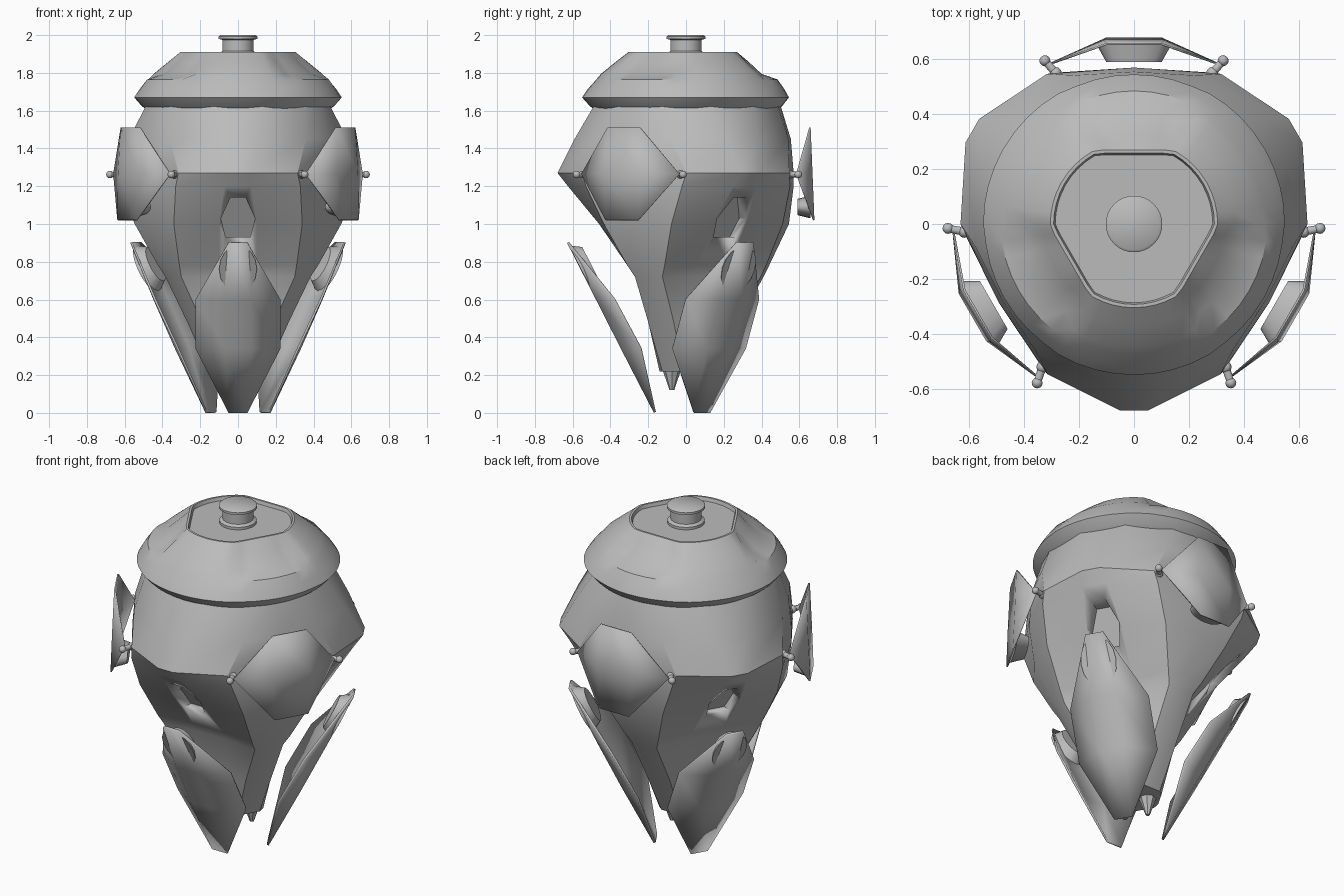
import bpy, bmesh, math
from mathutils import Matrix, Vector

if "Cube" in bpy.data.objects:
    bpy.data.objects.remove(bpy.data.objects["Cube"])

grey = bpy.data.materials.new("shell_grey")
grey.diffuse_color = (0.5, 0.5, 0.5, 1)
grey.use_nodes = True
grey.node_tree.nodes["Principled BSDF"].inputs["Base Color"].default_value = grey.diffuse_color
FACES = [math.radians(a) for a in (-90, 30, 150)]   # petal directions
RIBS = [math.radians(a) for a in (-30, 90, 210)]    # small plate directions


def pos(a, t, r, z):
    """Point from direction, sideways offset, distance outwards and height."""
    return Vector((r * math.cos(a) - t * math.sin(a), r * math.sin(a) + t * math.cos(a), z))


def finish(name, bm, angle=30, mat=True):
    bmesh.ops.recalc_face_normals(bm, faces=bm.faces)
    me = bpy.data.meshes.new(name)
    bm.to_mesh(me)
    bm.free()
    ob = bpy.data.objects.new(name, me)
    bpy.context.collection.objects.link(ob)
    if mat:
        me.materials.append(grey)
    bpy.ops.object.select_all(action='DESELECT')
    ob.select_set(True)
    bpy.context.view_layer.objects.active = ob
    bpy.ops.object.shade_smooth_by_angle(angle=math.radians(angle))
    return ob


def loft(name, rings, angle=30):
    """Bridge closed rings of points and cap both ends."""
    bm = bmesh.new()
    vs = [[bm.verts.new(p) for p in ring] for ring in rings]
    n = len(vs[0])
    for a, b in zip(vs, vs[1:]):
        for i in range(n):
            bm.faces.new((a[i], a[(i + 1) % n], b[(i + 1) % n], b[i]))
    bm.faces.new(vs[0])
    bm.faces.new(vs[-1])
    return finish(name, bm, angle)


def plate(name, a, rows, thick):
    """Folded plate; each row is (z, half centre, r centre, half edge, r edge)."""
    bm = bmesh.new()
    grid = []
    for z, tc, rc, te, re in rows:
        pts = [(-te, re), (-tc, rc), (tc, rc), (te, re)]
        grid.append([bm.verts.new(pos(a, t, r, z)) for t, r in pts])
    for p, q in zip(grid, grid[1:]):
        for i in range(3):
            bm.faces.new((p[i], p[i + 1], q[i + 1], q[i]))
    bmesh.ops.remove_doubles(bm, verts=bm.verts, dist=0.0005)
    ob = finish(name, bm, 35)
    if ob.data.polygons[0].normal.dot(pos(a, 0, 1, 0)) < 0:
        ob.data.flip_normals()
    mod = ob.modifiers.new("thickness", 'SOLIDIFY')
    mod.thickness = thick
    mod.offset = -1


def pad(name, a, r, z, lean, half_t, half_h, depth):
    """Tapered oval cushion behind a plate."""
    bm = bmesh.new()
    bmesh.ops.create_cone(bm, cap_ends=True, segments=16, radius1=1, radius2=0.72, depth=1)
    up = Vector((math.cos(a) * math.sin(lean), math.sin(a) * math.sin(lean), math.cos(lean)))
    side = pos(a, 1, 0, 0)
    inward = side.cross(up)
    if inward.dot(pos(a, 0, 1, 0)) > 0:
        inward = -inward
    m = Matrix((side * half_t, up * half_h, inward * depth)).transposed().to_4x4()
    m.translation = pos(a, 0, r, z)
    bm.transform(m)
    finish(name, bm, 50)


# Body: rings of z, face half width, face r, rib corner half width, rib corner r, rib r
body_rows = [
    (0.22, 0.05, 0.14, 0.09, 0.125, 0.14),
    (0.48, 0.07, 0.20, 0.19, 0.20, 0.28),
    (0.72, 0.10, 0.25, 0.30, 0.27, 0.41),
    (0.78, 0.10, 0.285, 0.31, 0.31, 0.44),
    (1.00, 0.10, 0.46, 0.34, 0.435, 0.545),
    (1.20, 0.07, 0.625, 0.33, 0.53, 0.57),
    (1.27, 0.05, 0.68, 0.315, 0.548, 0.57),
    (1.45, 0.10, 0.59, 0.36, 0.46, 0.555),
    (1.63, 0.13, 0.485, 0.355, 0.355, 0.50),
]
rings = []
for z, t1, r1, t2, r2, r3 in body_rows:
    ring = []
    for a in FACES:
        ring += [pos(a, t, r, z) for t, r in ((-t2, r2), (-t1, r1), (t1, r1), (t2, r2))]
        ring.append(pos(a + math.pi / 3, 0, r3, z))
    rings.append(ring)
body = loft("body", rings, 28)

# Hexagonal ports cut into the three sloping faces
bm = bmesh.new()
outline = [(-0.04, 1.14), (0.04, 1.14), (0.09, 1.03), (0.065, 0.93), (-0.065, 0.93), (-0.09, 1.03)]
for a in FACES:
    near = [bm.verts.new(pos(a, t, 0.39 + (z - 1) * 0.6, z)) for t, z in outline]
    far = [bm.verts.new(pos(a, t, 0.80, z)) for t, z in outline]
    bm.faces.new(near)
    bm.faces.new(far)
    for i in range(6):
        j = (i + 1) % 6
        bm.faces.new((near[i], near[j], far[j], far[i]))
cutter = finish("port_cutter", bm, 30, False)
cutter.hide_render = True
cutter.hide_viewport = True
cut = body.modifiers.new("ports", 'BOOLEAN')
cut.operation = 'DIFFERENCE'
cut.object = cutter
cut.solver = 'EXACT'

# Cap: round bowl with a raised pad over each rib and a recessed top
N = 48
rings = []
for z, base, rib in ((1.61, 0.49, 0.49), (1.625, 0.51, 0.51), (1.67, 0.55, 0.545), (1.715, 0.52, 0.52),
                     (1.765, 0.475, 0.485), (1.795, 0.45, 0.40), (1.86, 0.37, 0.33),
                     (1.91, 0.305, 0.27), (1.91, 0.293, 0.258), (1.89, 0.287, 0.252)):
    ring = []
    for i in range(N):
        a = 2 * math.pi * i / N
        off = min(abs((a - b + math.pi) % (2 * math.pi) - math.pi) for b in RIBS)
        w = min(1, max(0, (math.radians(31) - off) / math.radians(8)))
        r = base + (rib - base) * w
        if z > 1.87:
            r = min(base, rib / math.cos(off))
        ring.append(pos(a, 0, r, z))
    rings.append(ring)
loft("cap", rings, 32)

# Knob on the cap
profile = [(1.88, 0.10), (1.905, 0.10), (1.915, 0.083), (1.975, 0.083), (1.98, 0.103), (1.993, 0.103), (2.0, 0.094)]
loft("knob", [[pos(2 * math.pi * i / 32, 0, r, z) for i in range(32)] for z, r in profile], 40)

# Lower petals with their cushions
for i, a in enumerate(FACES):
    plate(f"petal_{i + 1}", a, [
        (0.90, 0.05, 0.63, 0.05, 0.63),
        (0.60, 0.07, 0.477, 0.225, 0.385),
        (0.34, 0.07, 0.345, 0.225, 0.245),
        (0.0, 0.05, 0.17, 0.05, 0.17)], 0.012)
    pad(f"petal_cushion_{i + 1}", a, 0.53, 0.775, math.atan2(0.46, 0.9), 0.10, 0.14, 0.06)
    # Pointed feet under the stem
    bm = bmesh.new()
    bmesh.ops.create_cone(bm, cap_ends=True, segments=8, radius1=0.012, radius2=0.05, depth=0.11,
                          matrix=Matrix.Translation(pos(a, 0, 0.075, 0.175)))
    finish(f"stem_foot_{i + 1}", bm)

# Upper hexagonal plates with cushions and ball hinges
for i, a in enumerate(RIBS):
    plate(f"upper_plate_{i + 1}", a, [
        (1.51, 0.10, 0.66, 0.10, 0.66),
        (1.265, 0.11, 0.67, 0.30, 0.59),
        (1.02, 0.10, 0.68, 0.10, 0.68)], 0.008)
    pad(f"plate_cushion_{i + 1}", a, 0.625, 1.09, 0, 0.14, 0.06, 0.07)
    for s, side in ((-1, "left"), (1, "right")):
        bm = bmesh.new()
        p, q = pos(a, s * 0.325, 0.595, 1.262), pos(a, s * 0.285, 0.55, 1.262)
        for c, rad in ((p, 0.02), (q, 0.022)):
            bmesh.ops.create_uvsphere(bm, u_segments=12, v_segments=8, radius=rad, matrix=Matrix.Translation(c))
        rot = (q - p).to_track_quat('Z', 'Y').to_matrix().to_4x4()
        bmesh.ops.create_cone(bm, cap_ends=True, segments=10, radius1=0.014, radius2=0.016, depth=(q - p).length,
                              matrix=Matrix.Translation((p + q) / 2) @ rot)
        finish(f"hinge_{side}_{i + 1}", bm, 40)
